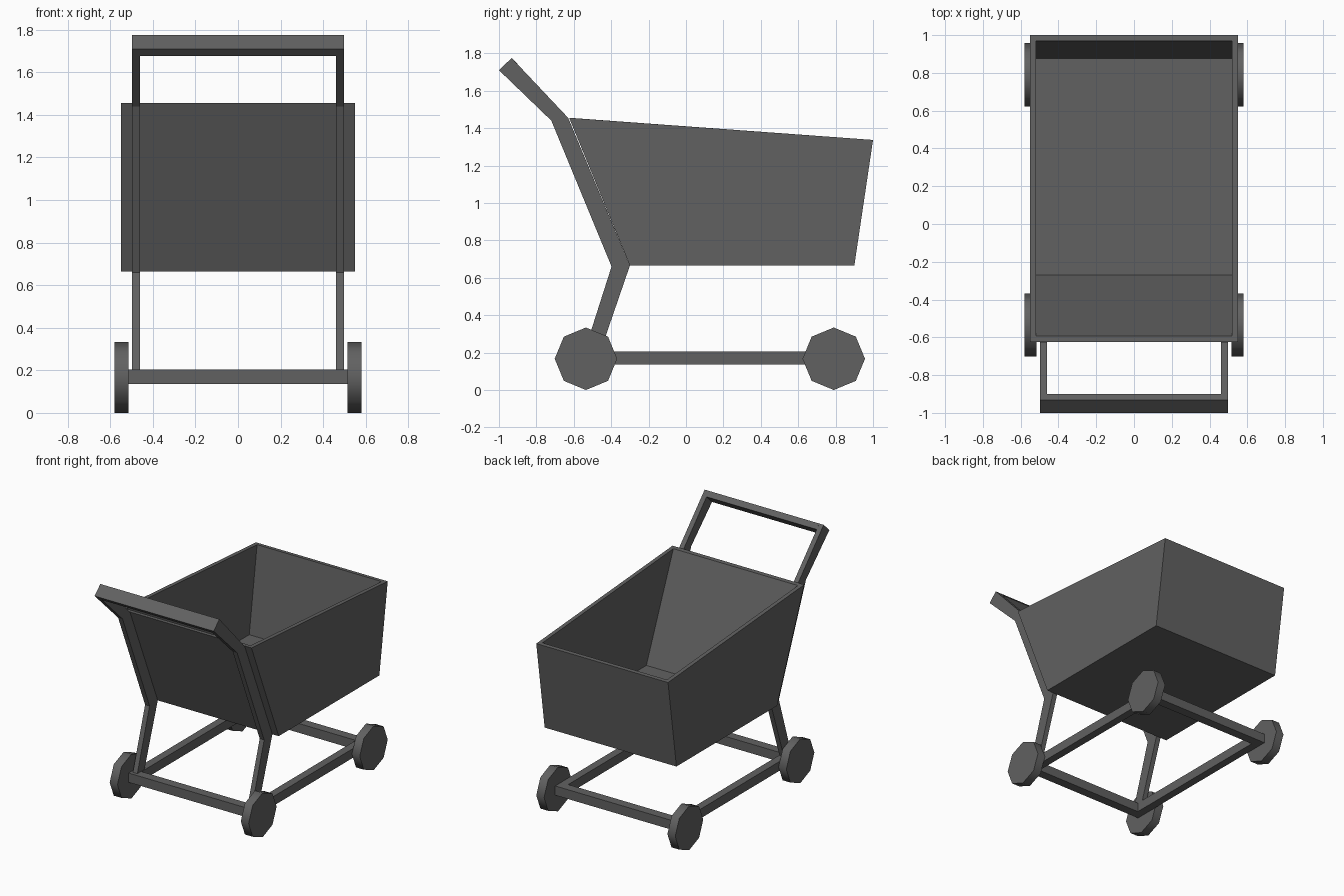
import bpy, bmesh, math
from mathutils import Matrix

if "Cube" in bpy.data.objects:
    bpy.data.objects.remove(bpy.data.objects["Cube"])

dark = bpy.data.materials.new("dark_grey")
dark.diffuse_color = (0.12, 0.12, 0.12, 1)
dark.use_nodes = True
dark.node_tree.nodes["Principled BSDF"].inputs["Base Color"].default_value = dark.diffuse_color


def finish(name, bm):
    bmesh.ops.recalc_face_normals(bm, faces=bm.faces)
    mesh = bpy.data.meshes.new(name)
    bm.to_mesh(mesh)
    bm.free()
    mesh.materials.append(dark)
    ob = bpy.data.objects.new(name, mesh)
    bpy.context.collection.objects.link(ob)
    return ob


def prism(name, profile, x0, x1):
    """Extrude a (y, z) profile along x."""
    bm = bmesh.new()
    a = [bm.verts.new((x0, y, z)) for y, z in profile]
    b = [bm.verts.new((x1, y, z)) for y, z in profile]
    bm.faces.new(a)
    bm.faces.new(b[::-1])
    n = len(a)
    for i in range(n):
        j = (i + 1) % n
        bm.faces.new((a[i], b[i], b[j], a[j]))
    return finish(name, bm)


def rect(y0, y1, z0, z1):
    return [(y0, z0), (y1, z0), (y1, z1), (y0, z1)]


# Basket: open shell, rings given as half width, (y, z) front, (y, z) back
rings = [(0.55, (-0.30, 0.665), (0.90, 0.665)),
         (0.55, (-0.625, 1.455), (1.00, 1.337)),
         (0.52, (-0.592, 1.453), (0.97, 1.339)),
         (0.52, (-0.27, 0.695), (0.877, 0.695))]
bm = bmesh.new()
loops = [[bm.verts.new((x, *p)) for x, p in ((-w, f), (w, f), (w, b), (-w, b))]
         for w, f, b in rings]
for lo, hi in zip(loops, loops[1:]):
    for i in range(4):
        j = (i + 1) % 4
        bm.faces.new((lo[i], lo[j], hi[j], hi[i]))
bm.faces.new(loops[0])
bm.faces.new(loops[-1])
finish("basket", bm)

# Bent uprights running from the base frame to the handle
upright = [(-0.545, 0.20), (-0.398, 0.66), (-0.72, 1.44), (-1.0, 1.71),
           (-0.932, 1.775), (-0.63, 1.455), (-0.30, 0.665), (-0.46, 0.20)]
wheel_y = {"front": -0.535, "back": 0.79}
r = 0.167
for side, s in (("left", -1), ("right", 1)):
    prism(f"{side}_upright", upright, s * 0.46, s * 0.497)
    prism(f"{side}_base_rail", rect(-0.50, 0.755, 0.135, 0.205), s * 0.455, s * 0.515)
    # Octagonal wheels
    for end, y in wheel_y.items():
        bm = bmesh.new()
        bmesh.ops.create_cone(bm, cap_ends=True, segments=8, radius1=r, radius2=r, depth=0.065,
                              matrix=Matrix.Translation((s * 0.5475, y, r))
                              @ Matrix.Rotation(math.pi / 2, 4, 'Y'))
        wheel = finish(f"{end}_{side}_wheel", bm)
        bpy.ops.object.select_all(action='DESELECT')
        wheel.select_set(True)
        bpy.context.view_layer.objects.active = wheel
        bpy.ops.object.shade_smooth_by_angle(angle=math.radians(50))

# Base cross bars between the wheels
for end, y in wheel_y.items():
    prism(f"{end}_cross_bar", rect(y - 0.035, y + 0.035, 0.135, 0.205), -0.517, 0.517)

# Handle bar joining the uprights
prism("handle_bar", [(-1.0, 1.71), (-0.932, 1.775), (-0.90, 1.743), (-0.968, 1.678)], -0.46, 0.46)
